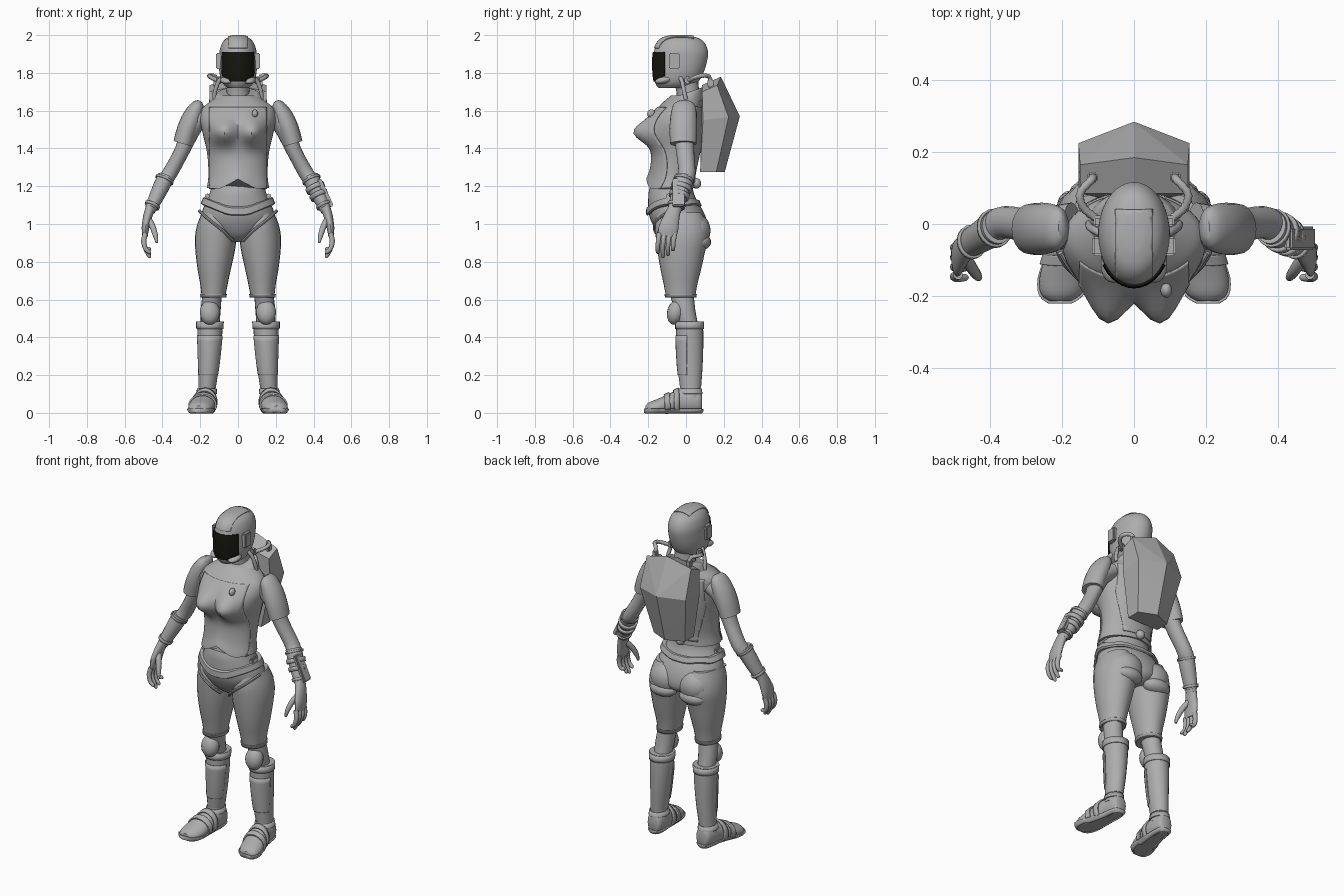
import bpy, bmesh
from math import sin, cos, pi, exp, radians
from mathutils import Vector, Matrix

if "Cube" in bpy.data.objects:
    bpy.data.objects.remove(bpy.data.objects["Cube"])

X, Y, Z = Vector((1, 0, 0)), Vector((0, 1, 0)), Vector((0, 0, 1))


def material(name, rgb):
    m = bpy.data.materials.new(name)
    m.use_nodes = True
    m.diffuse_color = (*rgb, 1)
    m.node_tree.nodes["Principled BSDF"].inputs["Base Color"].default_value = (*rgb, 1)
    return m


SUIT = material("suit grey", (0.42, 0.42, 0.42))
GLASS = material("visor black", (0.008, 0.008, 0.005))


def finish(bm, name, mat=SUIT, mirror=False, angle=40, thick=0, recalc=True):
    if recalc:
        bmesh.ops.recalc_face_normals(bm, faces=bm.faces)
    me = bpy.data.meshes.new(name)
    bm.to_mesh(me)
    bm.free()
    me.materials.append(mat)
    me.shade_smooth()
    me.set_sharp_from_angle(angle=radians(angle))
    ob = bpy.data.objects.new(name, me)
    bpy.context.collection.objects.link(ob)
    if thick:
        mod = ob.modifiers.new("Thickness", 'SOLIDIFY')
        mod.thickness, mod.offset = thick, 1
    if mirror:
        ob.modifiers.new("Mirror", 'MIRROR').use_mirror_merge = False
    return ob


def spline(rows, k):
    """Smooth curve through rows of numbers, k steps between each pair."""
    vs = [Vector(r) for r in rows]
    out = []
    for i in range(len(vs) - 1):
        a, b, c, d = vs[max(i - 1, 0)], vs[i], vs[i + 1], vs[min(i + 2, len(vs) - 1)]
        for j in range(k):
            t = j / k
            out.append(b + (c - a) * t / 2 + (a * 2 - b * 5 + c * 4 - d) * t * t / 2
                       + (b * 3 - a - c * 3 + d) * t ** 3 / 2)
    return out + [vs[-1]]


def loft(name, rows, n=20, k=3, axis=None, ref=Y, warp=None, **kw):
    """Skin over ellipses (x, y, z, radius across, radius along ref)."""
    bm = bmesh.new()
    rows = spline(rows, k)
    mid = [Vector(r[:3]) for r in rows]
    rings = []
    for i, r in enumerate(rows):
        t = axis or (mid[min(i + 1, len(mid) - 1)] - mid[max(i - 1, 0)]).normalized()
        v = (ref - t * ref.dot(t)).normalized()
        u = v.cross(t)
        ring = []
        for j in range(n):
            a = 2 * pi * j / n
            p = mid[i] + u * (r[3] * cos(a)) + v * (r[4] * sin(a))
            ring.append(bm.verts.new(warp(p) if warp else p))
        rings.append(ring)
    for a, b in zip(rings, rings[1:]):
        for j in range(n):
            bm.faces.new((a[j], a[j - 1], b[j - 1], b[j]))
    bm.faces.new(rings[0])
    bm.faces.new(rings[-1])
    return finish(bm, name, **kw)


def body(name, rows, cx=None, **kw):
    """Upright skin; rows give z, side, front, back."""
    full = [((a + b) / 2, (f + k) / 2, z, (b - a) / 2, (k - f) / 2) for z, a, b, f, k in rows]
    return loft(name, full, axis=Z, **kw)


def sym(rows):
    return [(z, -w, w, f, b) for z, w, f, b in rows]


def plate(name, src, cuts, thick, **kw):
    """Raised panel trimmed from another part by planes (point, outward normal)."""
    bm = bmesh.new()
    bm.from_mesh(src.data)
    for co, no in cuts:
        bmesh.ops.bisect_plane(bm, geom=bm.verts[:] + bm.edges[:] + bm.faces[:],
                               plane_co=co, plane_no=no, clear_outer=True)
    return finish(bm, name, thick=thick, recalc=False, **kw)


def slab(lo, hi, axis):
    return [(axis * hi, axis), (axis * lo, -axis)]


def ball(name, at, size, turn=0, **kw):
    bm = bmesh.new()
    m = Matrix.Translation(at) @ Matrix.Rotation(turn, 4, 'X') @ Matrix.Diagonal((*size, 1))
    bmesh.ops.create_uvsphere(bm, u_segments=18, v_segments=12, radius=1, matrix=m)
    return finish(bm, name, **kw)


def box(name, at, size, turn=0, bevel=0.006, **kw):
    bm = bmesh.new()
    m = Matrix.Translation(at) @ Matrix.Rotation(turn, 4, 'Y') @ Matrix.Diagonal((*size, 1))
    bmesh.ops.create_cube(bm, size=1, matrix=m)
    bmesh.ops.bevel(bm, geom=bm.edges[:], offset=bevel, segments=2, affect='EDGES')
    return finish(bm, name, **kw)


# Helmet, visor, crest and ear units
helmet = body("helmet", sym([
    (1.72, .055, -.145, .02), (1.74, .078, -.16, .05), (1.77, .092, -.17, .078),
    (1.82, .1, -.174, .1), (1.88, .1, -.174, .115), (1.92, .097, -.168, .115),
    (1.96, .083, -.15, .098), (1.985, .058, -.12, .065), (1.996, .025, -.075, .02)]), n=40)
visor_cuts = slab(1.757, 1.91, Z) + [(Y * -.112, Y)]
visor_cuts += [((s * .088, 0, 1.79), (s * .6, 0, -.8)) for s in (1, -1)]
visor_cuts += [((s * .09, 0, 1.8), (s, 0, 0)) for s in (1, -1)]
plate("visor", helmet, visor_cuts, .005, mat=GLASS)
plate("helmet_crest", helmet, slab(-.05, .05, X) + slab(1.93, 3, Z) + [(Y * .04, Y)], .005)
box("ear_units", (.1, -.062, 1.863), (.034, .055, .085), mirror=True)
ball("cheek_pads", (.058, -.115, 1.762), (.035, .05, .02), radians(12), mirror=True)
loft("neck", [(0, .02, 1.6, .068, .068), (0, .01, 1.7, .06, .06), (0, 0, 1.76, .06, .065)])


# Vest with shaped chest and a hem that rises in the middle
def vest_shape(p):
    if p.y < -.05:
        p.y -= .085 * exp(-((abs(p.x) - .078) / .062) ** 2 - ((p.z - 1.485) / .062) ** 2)
        p.z += .05 * max(0, 1 - abs(p.x) / .09) * max(0, 1 - (p.z - 1.19) / .2)
    return p


vest = body("vest", sym([
    (1.19, .165, -.205, .045), (1.25, .157, -.188, .045), (1.33, .159, -.18, .06),
    (1.4, .168, -.185, .075), (1.48, .187, -.2, .085), (1.55, .2, -.195, .088),
    (1.61, .19, -.155, .085), (1.65, .145, -.115, .085), (1.68, .1, -.08, .085)]),
    n=48, k=4, warp=vest_shape)
plate("vest_front_panel", vest, slab(-.15, .15, X) + slab(1.1, 1.615, Z) + [(Y * -.06, Y)], .005)
plate("vest_back_panel", vest, slab(-.15, .15, X) + slab(1.22, 1.62, Z) + [(Y * .02, -Y)], .005)
ball("chest_badge", (.09, -.185, 1.585), (.016, .02, .022), radians(-30))


def collar_shape(p):
    p.z += (p.y + .01) * .35
    return p


loft("collar", [(0, -.02, 1.62, .14, .115), (0, -.01, 1.655, .13, .105), (0, 0, 1.685, .115, .09),
                (0, .005, 1.69, .1, .08)], n=32, axis=Z, warp=collar_shape)

# Pelvis, belt and seat
pelvis = body("pelvis", sym([
    (.905, .04, -.09, .07), (.94, .12, -.14, .115), (1, .19, -.178, .115),
    (1.06, .192, -.198, .095), (1.13, .163, -.2, .055), (1.18, .145, -.195, .038),
    (1.25, .14, -.17, .035)]), n=36)
tilt = Vector((0, .35, 1)).normalized()


def belt_shape(p):
    p.z += .9 * max(0, abs(p.x) - .05) * .45 - .03 + max(0, p.y) * .6
    return p


loft("belt", [(0, -.062, 1.075, .188, .142), (0, -.065, 1.08, .197, .147),
              (0, -.07, 1.115, .185, .14), (0, -.07, 1.12, .172, .134)],
     n=36, k=1, axis=Z, warp=belt_shape)
box("belt_clips", (.165, -.08, 1.13), (.03, .05, .06), radians(-20), mirror=True)
ball("buttocks", (.095, .045, .965), (.1, .085, .095), mirror=True)
ball("seat_pads", (.1, .075, .905), (.085, .058, .045), mirror=True)
loft("leg_trim", [(.205, -.08, 1.07, .008, .008), (.15, -.155, 1.02, .008, .008),
                  (.08, -.165, .965, .008, .008), (.028, -.125, .912, .008, .008)],
     n=8, mirror=True)
ball("back_knob", (0, .055, 1.215), (.025, .025, .028))

# Legs
thigh = body("thighs", [
    (.61, .068, .192, -.105, .048), (.68, .055, .2, -.118, .06), (.76, .038, .214, -.135, .08),
    (.85, .018, .225, -.15, .1), (.93, .008, .228, -.16, .118), (1, .02, .215, -.165, .11),
    (1.06, .06, .19, -.15, .08)], n=24, mirror=True)
plate("thigh_cuffs", thigh, slab(.612, .63, Z), .006, mirror=True)
body("knees", [(.44, .1, .195, -.035, .07), (.54, .092, .198, -.06, .05),
               (.64, .085, .185, -.09, .04)], mirror=True)
ball("knee_pads", (.149, -.055, .532), (.053, .045, .066), radians(-12), mirror=True)
shin = body("shin_guards", [
    (.135, .117, .21, -.032, .08), (.25, .1, .21, -.045, .088), (.38, .086, .214, -.052, .092),
    (.485, .08, .217, -.052, .09)], n=24, mirror=True)
plate("shin_top_bands", shin, slab(.445, .484, Z), .005, mirror=True)
plate("shin_plates", shin, slab(.2, .41, Z) + [(Y * .005, Y)], .004, mirror=True)


# Feet, flattened at the ground
def ground(p):
    p.z = max(p.z, 0)
    return p


foot = loft("feet", [
    (.165, .085, .055, .03, .045), (.165, .07, .06, .045, .065), (.167, .02, .06, .053, .07),
    (.172, -.03, .058, .055, .07), (.183, -.09, .045, .064, .056), (.195, -.15, .03, .068, .044),
    (.203, -.195, .022, .056, .034), (.206, -.215, .018, .03, .02)],
    n=24, axis=-Y, ref=Z, warp=ground, mirror=True)
for i, y in enumerate((-.05, -.1)):
    plate(f"foot_straps_{i + 1}", foot, slab(y - .014, y + .014, Y) + [(Z * .02, -Z)], .009, mirror=True)
plate("soles", foot, [(Z * .022, Z), (Z * .002, -Z)], .007, mirror=True)
ankle = body("ankles", [(.08, .115, .22, -.04, .082), (.15, .122, .205, -.025, .075)], mirror=True)
plate("ankle_straps", ankle, slab(.1, .128, Z), .007, mirror=True)

# Arms and shoulder guards
loft("arms", [
    (.17, -.005, 1.58, .05, .065), (.235, -.01, 1.53, .055, .06), (.295, -.005, 1.39, .04, .048),
    (.36, .005, 1.27, .04, .045), (.4, -.015, 1.21, .038, .045), (.465, -.06, 1.07, .027, .034)],
    mirror=True)
loft("shoulder_guards", [
    (.2, -.01, 1.65, .012, .03), (.212, -.01, 1.628, .035, .058), (.238, -.012, 1.57, .053, .07),
    (.268, -.014, 1.5, .055, .073), (.291, -.014, 1.425, .052, .07)], mirror=True)
gauntlet = loft("gauntlets", [
    (.382, -.008, 1.25, .044, .048), (.41, -.025, 1.19, .043, .047),
    (.46, -.055, 1.085, .033, .04)], mirror=True)
slope = Vector((.42, -.25, -.88)).normalized()
for i, (a, b) in enumerate(((.012, .024), (.165, .18))):
    start = Vector((.382, -.008, 1.25))
    plate(f"gauntlet_bands_{i + 1}", gauntlet, [(start + slope * b, slope), (start + slope * a, -slope)],
          .007, mirror=True)
# Wrist device on the left arm only
for i, d in enumerate((.055, .1)):
    plate(f"device_strap_{i + 1}", gauntlet, [(start + slope * (d + .025), slope),
                                             (start + slope * d, -slope)], .01)
box("wrist_device", (.462, -.04, 1.165), (.024, .065, .16), radians(-25))

# Hands
loft("palms", [(.462, -.058, 1.09, .026, .034), (.478, -.075, 1.04, .024, .042),
               (.49, -.092, .98, .02, .052), (.492, -.1, .935, .014, .048)],
     mirror=True)
for i, name in enumerate(("little", "ring", "middle", "index")):
    y, tip = -.06 - .027 * i, (.86, .832, .822, .842)[i]
    loft(f"{name}_fingers", [(.49, y, .95, .014, .014), (.499, y - .006, .91, .014, .013),
                             (.49, y - .009, .87, .012, .012), (.47, y - .008, tip + .008, .01, .01),
                             (.464, y - .007, tip, .004, .004)], n=10, mirror=True)
loft("thumbs", [(.475, -.085, 1.03, .016, .018), (.452, -.122, .985, .016, .017),
                (.436, -.145, .935, .013, .013), (.43, -.152, .9, .006, .006)], n=10, mirror=True)

# Backpack with a central ridge
bm = bmesh.new()
for x, y, z in ((0, .085, 1.735), (0, .185, 1.78), (0, .285, 1.57), (0, .205, 1.275),
                (.15, .085, 1.7), (.15, .165, 1.735), (.155, .225, 1.565), (.155, .09, 1.55),
                (.105, .16, 1.275), (.105, .075, 1.275)):
    for s in ((1, -1) if x else (1,)):
        bm.verts.new((x * s, y, z))
bmesh.ops.convex_hull(bm, input=bm.verts)
bmesh.ops.dissolve_limit(bm, angle_limit=radians(2), verts=bm.verts, edges=bm.edges)
finish(bm, "backpack", angle=5)

# Ribbed air hoses and their fittings
path = spline([(.115, .13, 1.7), (.117, .125, 1.775), (.15, .085, 1.785), (.14, .045, 1.775),
               (.105, .015, 1.76), (.085, .0, 1.76)], 6)
loft("air_hoses", [(*p, r, r) for i, p in enumerate(path) for r in [.0125 if i % 2 else .01]],
     n=10, k=1, ref=Vector((.3, .2, .9)), angle=80, mirror=True)
for part, at in (("pack", (.115, .13, 1.745)), ("helmet", (.098, .008, 1.76))):
    box(f"{part}_hose_fittings", at, (.03, .03, .04), mirror=True)
loft("collar_hoses", [(.125, .0, 1.66, .011, .011), (.122, -.01, 1.7, .011, .011),
                      (.105, -.02, 1.75, .011, .011), (.085, -.03, 1.775, .011, .011)],
     n=10, mirror=True)
